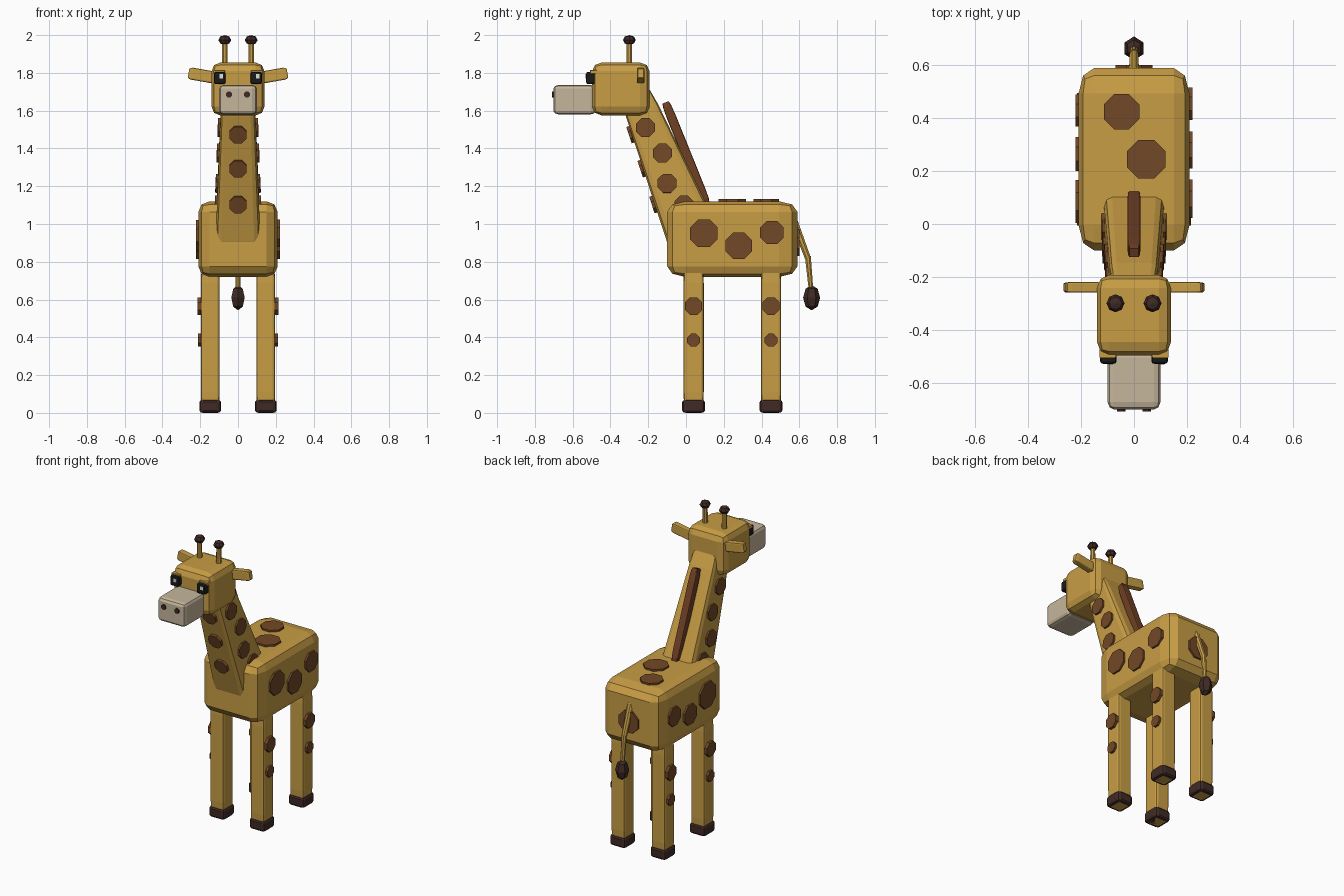
import bpy, bmesh, math
from mathutils import Matrix, Vector

if "Cube" in bpy.data.objects:
    bpy.data.objects.remove(bpy.data.objects["Cube"], do_unlink=True)


def material(name, r, g, b):
    m = bpy.data.materials.new(name)
    m.use_nodes = True
    m.diffuse_color = (r, g, b, 1)
    bsdf = m.node_tree.nodes["Principled BSDF"]
    bsdf.inputs["Base Color"].default_value = (r, g, b, 1)
    bsdf.inputs["Roughness"].default_value = 0.8
    return m


GOLD = material("golden hide", 0.58, 0.34, 0.06)
SPOT = material("brown spots", 0.17, 0.065, 0.02)
MANE = material("mane brown", 0.16, 0.05, 0.018)
DARK = material("dark brown", 0.05, 0.023, 0.018)
CREAM = material("cream muzzle", 0.56, 0.47, 0.33)
BLACK = material("eye black", 0.01, 0.01, 0.01)
WHITE = material("eye glint", 0.75, 0.75, 0.7)


def finish(name, bm, mat, matrix):
    bm.transform(matrix)
    mesh = bpy.data.meshes.new(name)
    bm.to_mesh(mesh)
    bm.free()
    mesh.materials.append(mat)
    ob = bpy.data.objects.new(name, mesh)
    bpy.context.collection.objects.link(ob)
    return ob


def box(name, mat, centre, half, bevel=0.28, segments=2, rot=None, taper=(1, 1)):
    """Proportionally bevelled box; taper scales x and y at the top."""
    bm = bmesh.new()
    bmesh.ops.create_cube(bm, size=2)
    if bevel:
        bmesh.ops.bevel(bm, geom=bm.edges[:], offset=bevel, segments=segments,
                        profile=0.5, affect='EDGES')
    for v in bm.verts:
        t = (v.co.z + 1) / 2
        v.co.x *= 1 + (taper[0] - 1) * t
        v.co.y *= 1 + (taper[1] - 1) * t
    m = Matrix.Translation(centre) @ (rot or Matrix()) @ Matrix.Diagonal((*half, 1))
    return finish(name, bm, mat, m)


def rod(name, mat, start, end, r1, r2, sides=8):
    a, b = Vector(start), Vector(end)
    bm = bmesh.new()
    bmesh.ops.create_cone(bm, cap_ends=True, segments=sides, radius1=r1,
                          radius2=r2, depth=(b - a).length)
    turn = (b - a).to_track_quat('Z', 'Y').to_matrix().to_4x4()
    roll = Matrix.Rotation(math.pi / sides, 4, 'Z')
    return finish(name, bm, mat, Matrix.Translation((a + b) / 2) @ turn @ roll)


def spot(name, centre, normal, radius, mat=SPOT, thick=0.015):
    """Raised octagonal plate, half sunk into the surface."""
    n, c = Vector(normal).normalized(), Vector(centre)
    r = radius / math.cos(math.pi / 8)
    return rod(name, mat, c - n * thick, c + n * thick, r, r)


def ball(name, mat, centre, half, sides=8, rings=4):
    bm = bmesh.new()
    bmesh.ops.create_uvsphere(bm, u_segments=sides, v_segments=rings, radius=1)
    return finish(name, bm, mat, Matrix.Translation(centre) @ Matrix.Diagonal((*half, 1)))


SIDES = ((1, "left"), (-1, "right"))

# Body and its spots
box("body", GOLD, (0, 0.245, 0.92), (0.21, 0.345, 0.2))
for y, z, r in ((0.095, 0.95, 0.073), (0.28, 0.885, 0.07), (0.455, 0.955, 0.062)):
    spot("body_spot_left", (0.207, y, z), (1, 0, 0), r)
for y, z, r in ((0.085, 0.94, 0.082), (0.265, 0.88, 0.064), (0.43, 0.93, 0.06)):
    spot("body_spot_right", (-0.207, y, z), (-1, 0, 0), r)
spot("back_spot_rear", (-0.047, 0.425, 1.117), (0, 0, 1), 0.067)
spot("back_spot_front", (0.047, 0.245, 1.117), (0, 0, 1), 0.073)
spot("rump_spot", (0, 0.587, 0.9), (0, 1, 0), 0.07)

# Legs, hooves and leg spots
for s, side in SIDES:
    for y, end in ((0.04, "front"), (0.45, "rear")):
        tag = f"{end}_{side}"
        x = s * 0.147
        box("leg_" + tag, GOLD, (x, y, 0.4), (0.05, 0.054, 0.4))
        box("hoof_" + tag, DARK, (x, y, 0.035), (0.057, 0.06, 0.035), 0.35)
        spot("leg_spot_upper_" + tag, (s * 0.2, y, 0.565), (s, 0, 0), 0.046)
        spot("leg_spot_lower_" + tag, (s * 0.197, y, 0.385), (s, 0, 0), 0.034)

# Leaning, tapered neck with mane
lean = Matrix.Rotation(math.radians(22), 4, 'X')
box("neck", GOLD, (0, -0.103, 1.28), (0.123, 0.147, 0.475), 0.27, rot=lean,
    taper=(0.7, 0.56))
box("mane", MANE, (0, 0.0, 1.375), (0.025, 0.025, 0.29), 0.3, rot=lean)
for s, side in SIDES:
    for y, z in ((-0.215, 1.51), (-0.125, 1.375), (-0.1, 1.215), (-0.01, 1.1)):
        x = 0.112 - 0.039 * (z - 1.0)
        spot("neck_spot_" + side, (s * x, y, z), (s, -0.015, 0.04), 0.05)
for z in (1.475, 1.295, 1.105):
    spot("neck_spot_front", (0, -0.106 - 0.327 * (z - 0.92), z), (0, -0.95, -0.31), 0.046)

# Head and muzzle
box("head", GOLD, (0, -0.345, 1.715), (0.14, 0.152, 0.14), 0.33)
box("muzzle", CREAM, (0, -0.59, 1.658), (0.1, 0.112, 0.078), 0.25)

for s, side in SIDES:
    # Nostrils, eyes and brows
    spot("nostril_" + side, (s * 0.048, -0.7, 1.685), (0, -1, 0), 0.016, DARK, 0.009)
    box("eye_" + side, BLACK, (s * 0.097, -0.505, 1.773), (0.031, 0.024, 0.033), 0.35)
    box("eye_glint_" + side, WHITE, (s * 0.097 + 0.008, -0.528, 1.782),
        (0.01, 0.003, 0.011), 0)
    box("brow_" + side, GOLD, (s * 0.1, -0.488, 1.805), (0.031, 0.02, 0.01), 0.2)
    # Ears
    box("ear_" + side, GOLD, (s * 0.193, -0.24, 1.787), (0.07, 0.02, 0.032), 0.28,
        rot=Matrix.Rotation(math.radians(-10 * s), 4, 'Y'))
    # Horns
    rod("horn_" + side, GOLD, (s * 0.07, -0.3, 1.82), (s * 0.07, -0.3, 1.97), 0.017, 0.015)
    ball("horn_tip_" + side, DARK, (s * 0.07, -0.3, 1.974), (0.034, 0.034, 0.026))

# Tail and tuft
rod("tail_upper", GOLD, (0, 0.57, 1.02), (0, 0.645, 0.82), 0.021, 0.017)
rod("tail_lower", GOLD, (0, 0.645, 0.83), (0, 0.662, 0.65), 0.017, 0.013)
ball("tail_tuft", DARK, (0, 0.665, 0.61), (0.041, 0.045, 0.067), 6)
